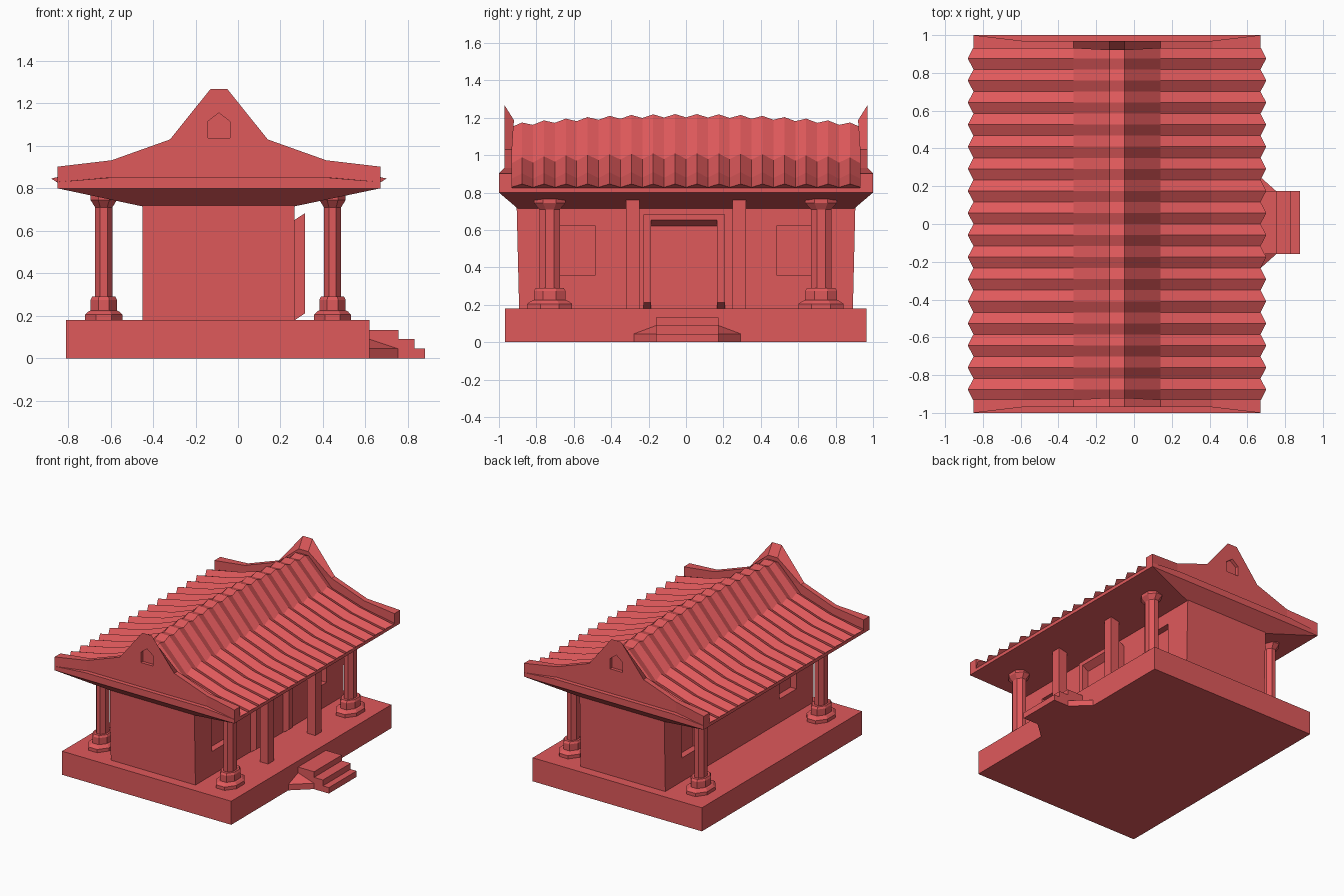
import bpy, bmesh, math

if "Cube" in bpy.data.objects:
    bpy.data.objects.remove(bpy.data.objects["Cube"])

CX = -0.09  # centre line of the building in x

red = bpy.data.materials.new("red_paint")
red.diffuse_color = (0.74, 0.10, 0.105, 1)
red.use_nodes = True
red.node_tree.nodes["Principled BSDF"].inputs["Base Color"].default_value = red.diffuse_color


def build(name, verts, faces):
    me = bpy.data.meshes.new(name)
    bm = bmesh.new()
    vs = [bm.verts.new(v) for v in verts]
    for f in faces:
        bm.faces.new([vs[i] for i in f])
    bmesh.ops.recalc_face_normals(bm, faces=bm.faces)
    bm.to_mesh(me)
    bm.free()
    me.materials.append(red)
    ob = bpy.data.objects.new(name, me)
    bpy.context.collection.objects.link(ob)
    return ob


def skin(name, rings):
    """Closed solid through a list of equal-length point rings."""
    n = len(rings[0])
    verts = [p for r in rings for p in r]
    faces = [(k * n + i, k * n + (i + 1) % n, (k + 1) * n + (i + 1) % n, (k + 1) * n + i)
             for k in range(len(rings) - 1) for i in range(n)]
    faces += [tuple(range(n)), tuple(range(len(verts) - n, len(verts)))]
    return build(name, verts, faces)


def loft(name, *levels):
    """Stacked rectangles given as (z, x0, x1, y0, y1)."""
    return skin(name, [[(a, c, z), (b, c, z), (b, d, z), (a, d, z)] for z, a, b, c, d in levels])


def box(name, x0, x1, y0, y1, z0, z1):
    return loft(name, (z0, x0, x1, y0, y1), (z1, x0, x1, y0, y1))


def prism(name, profile, y0, y1):
    """Extrude an x-z profile along y."""
    return skin(name, [[(x, y, z) for x, z in profile] for y in (y0, y1)])


def cut(target, cutter):
    cutter.hide_render = True
    mod = target.modifiers.new("cut", 'BOOLEAN')
    mod.operation = 'DIFFERENCE'
    mod.solver = 'EXACT'
    mod.object = cutter
    bpy.context.view_layer.objects.active = target
    bpy.ops.object.modifier_apply(modifier=mod.name)
    bpy.data.objects.remove(cutter)


# Platform and entrance steps
box("platform", -0.81, 0.62, -0.967, 0.965, 0, 0.18)
prism("steps", [(0.6, 0), (0.88, 0), (0.88, 0.045), (0.83, 0.045), (0.83, 0.09),
                (0.755, 0.09), (0.755, 0.133), (0.6, 0.133)], -0.16, 0.175)
for label, s in (("left", -1), ("right", 1)):
    a, b = 0.007 + s * 0.165, 0.007 + s * 0.285
    build("step_wing_" + label,
          [(0.62, a, 0), (0.755, a, 0), (0.62, b, 0),
           (0.62, a, 0.09), (0.755, a, 0.045), (0.62, b, 0.045)],
          [(0, 1, 2), (3, 4, 5), (0, 1, 4, 3), (1, 2, 5, 4), (2, 0, 3, 5)])

# Hall walls with recessed windows on both long sides
walls = loft("walls", (0.17, -0.45, 0.265, -0.892, 0.892), (0.75, -0.45, 0.265, -0.906, 0.906))
for x in (-0.45, 0.265):
    for s in (-1, 1):
        y0, y1 = sorted((s * 0.485, s * 0.69))
        cut(walls, box("window_cutter", x - 0.05, x + 0.05, y0, y1, 0.36, 0.62))

# Door frame, leaning upward as it comes forward
def lean_block(name, y0, y1, z0, z1):
    prism(name, [(0.255, z0), (0.265, z0), (0.315, z0 + 0.033), (0.315, z1 + 0.033),
                 (0.265, z1), (0.255, z1)], y0, y1)

lean_block("door_jamb_left", -0.228, -0.187, 0.178, 0.65)
lean_block("door_jamb_right", 0.167, 0.208, 0.178, 0.65)
lean_block("door_lintel", -0.187, 0.167, 0.62, 0.65)

# Square posts beside the steps
for label, y in (("left", -0.285), ("right", 0.285)):
    box("entrance_post_" + label, 0.41, 0.48, y - 0.037, y + 0.037, 0.17, 0.78)

# Octagonal corner columns, slightly flattened in x
PROFILE = [(0.12, 0.17), (0.12, 0.205), (0.1, 0.22), (0.085, 0.225), (0.085, 0.275),
           (0.075, 0.29), (0.055, 0.29), (0.055, 0.71), (0.085, 0.745), (0.085, 0.775)]
for fx, x in (("back", -0.632), ("front", 0.445)):
    for fy, y in (("left", -0.729), ("right", 0.722)):
        rings = []
        for r, z in PROFILE:
            R = r / math.cos(math.pi / 8)
            rings.append([(x + 0.73 * R * math.cos((i + 0.5) * math.pi / 4),
                           y + R * math.sin((i + 0.5) * math.pi / 4), z) for i in range(8)])
        skin("column_%s_%s" % (fx, fy), rings)

# Eaves slab whose underside slopes down to the wall tops
loft("eaves", (0.715, -0.45, 0.265, -0.9, 0.9),
     (0.80, CX - 0.76, CX + 0.76, -1, 1),
     (0.825, CX - 0.76, CX + 0.76, -0.95, 0.95))

# Corrugated tile roof: (half width, height, ridge lift, crown lift, overhang)
TILE = [(0.76, 0.828, 0.018, 0, 0.03), (0.5, 0.872, 0.03, 0.008, 0),
        (0.23, 0.955, 0.03, 0.025, 0), (0.04, 1.15, 0.018, 0.052, 0)]
rings = []
for i in range(33):
    y = -0.935 + 1.87 * i / 32
    hi, crown = i % 2, 1 - (y / 0.935) ** 2
    side = [(h + o * hi, z + a * hi + c * crown) for h, z, a, c, o in TILE]
    side = [(0.74, 0.815)] + side
    rings.append([(CX + h, y, z) for h, z in side] + [(CX - h, y, z) for h, z in reversed(side)])
skin("roof_tiles", rings)

# Gable boards with a bottom ledge and a small pentagonal niche
OUT = [(-0.76, 0.80, 1), (0.76, 0.80, 1), (0.76, 0.902, 1), (0.505, 0.932, 0.97),
       (0.23, 1.03, 0.97), (0.04, 1.267, 0.97), (-0.04, 1.267, 0.97), (-0.23, 1.03, 0.97),
       (-0.505, 0.932, 0.97), (-0.76, 0.902, 1)]
for label, s in (("left", -1), ("right", 1)):
    outer = [(CX + h, s * y, z) for h, z, y in OUT]
    inner = [(CX + h, s * (0.92 if z > 1.2 else 0.93), z - (0.08 if z > 1.2 else 0))
             for h, z, y in OUT]
    ledge = [(CX + h, s * y, z) for h, z, y in
             [(-0.505, 0.852, 0.97), (0.505, 0.852, 0.97), (-0.505, 0.851, 1),
              (0.505, 0.851, 1), (-0.76, 0.83, 1), (0.76, 0.83, 1)]]
    faces = [(0, 1, 25, 23, 22, 24), (22, 23, 21, 20), (24, 22, 20), (23, 25, 21),
             (20, 21, 3, 4, 5, 6, 7, 8), (25, 2, 3), (25, 3, 21), (24, 8, 9), (24, 20, 8),
             (15, 14, 17, 16), (14, 13, 18, 17), (13, 12, 11, 10, 19, 18),
             (0, 24, 9, 19, 10), (1, 11, 12, 2, 25)]
    faces += [(i, (i + 1) % 10, 10 + (i + 1) % 10, 10 + i) for i in range(10) if i not in (1, 9)]
    gable = build("gable_" + label, outer + inner + ledge, faces)
    niche = [(CX - 0.052, 1.037), (CX + 0.052, 1.037), (CX + 0.052, 1.115),
             (CX, 1.155), (CX - 0.052, 1.115)]
    y0, y1 = sorted((s * 0.945, s * 1.05))
    cut(gable, prism("niche_cutter", niche, y0, y1))
